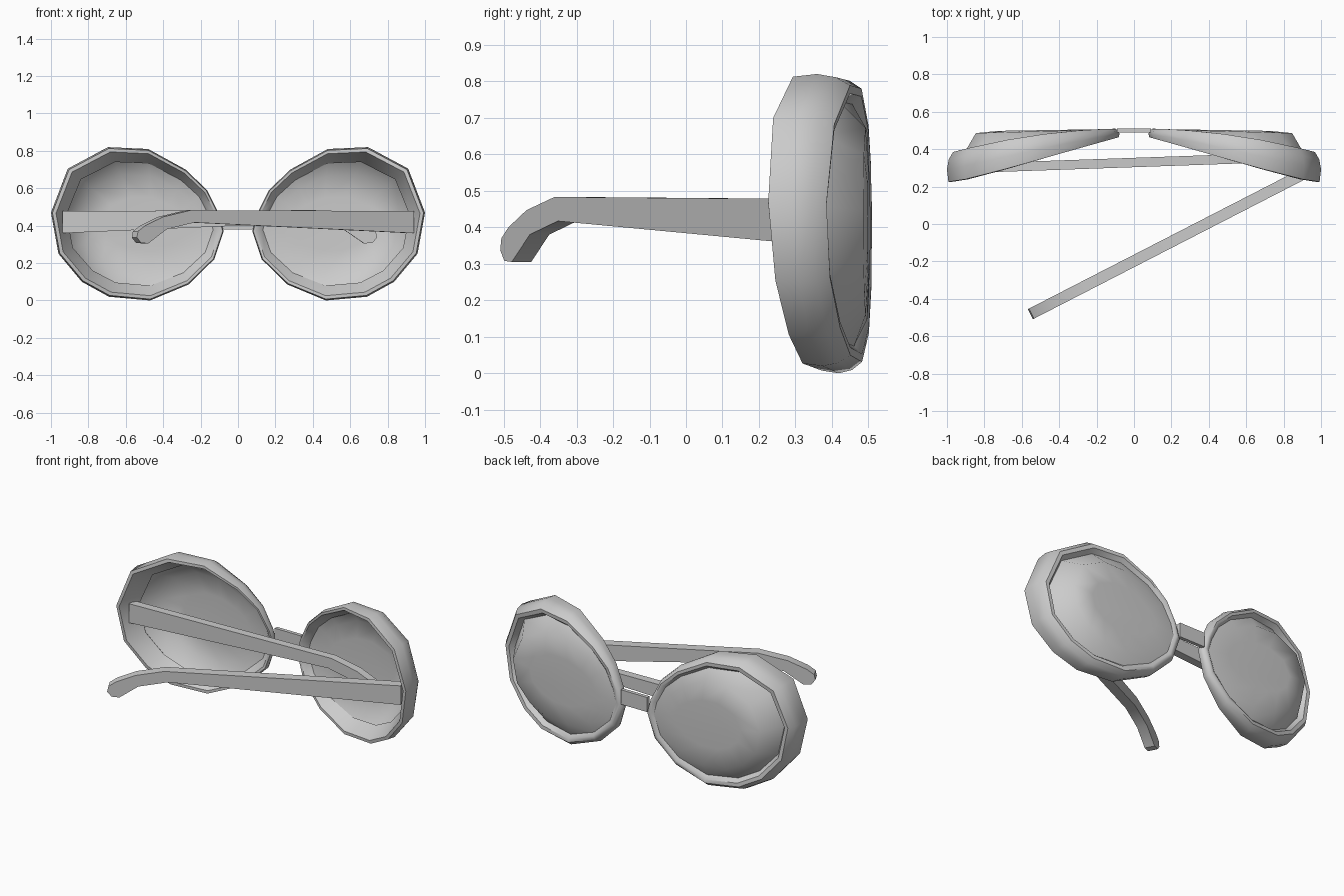
import bpy, bmesh, math
from mathutils import Vector

if "Cube" in bpy.data.objects:
    bpy.data.objects.remove(bpy.data.objects["Cube"])

# Outline of one rim seen from the front (x, z)
OUTLINE = [(.47, .0), (.69, .02), (.835, .10), (.96, .25), (1.0, .47), (.91, .705),
           (.695, .82), (.48, .81), (.28, .70), (.165, .59), (.10, .46), (.077, .37),
           (.127, .22), (.265, .085)]
CX, CZ = .52, .41


def y_back(x, z):
    return .483 - .255 * x + .045 * (CZ - z) * x


def y_front(x):
    return .51 - .125 * x * x


def ring(bm, k, y_func):
    """Outline inset by k, with depth given by y_func(x, z)."""
    return [bm.verts.new((CX - .01 * k + (x - CX) * (1 - .14 * k), y_func(x, z),
                          CZ + (z - CZ) * (1 - .18 * k))) for x, z in OUTLINE]


def bridge_rings(bm, a, b):
    n = len(a)
    for i in range(n):
        j = (i + 1) % n
        bm.faces.new((a[i], a[j], b[j], b[i]))


def finish(name, bm, angle=None, mirror=False):
    bmesh.ops.recalc_face_normals(bm, faces=bm.faces)
    me = bpy.data.meshes.new(name)
    bm.to_mesh(me)
    bm.free()
    ob = bpy.data.objects.new(name, me)
    bpy.context.collection.objects.link(ob)
    if angle:
        bpy.ops.object.select_all(action='DESELECT')
        ob.select_set(True)
        bpy.context.view_layer.objects.active = ob
        bpy.ops.object.shade_smooth_by_angle(angle=math.radians(angle))
    if mirror:
        ob.modifiers.new("mirror", 'MIRROR').use_axis[0] = True
    return ob


def depth(t):
    return lambda x, z: y_back(x, z) * (1 - t) + y_front(x) * t


# Rims: a rounded band swept round the outline (inset, depth fraction)
bm = bmesh.new()
section = [(.35, 0), (.1, 0), (0, .42), (.12, .75), (.42, 1), (.72, 1), (1.08, .75)]
rings = [ring(bm, k, depth(t)) for k, t in section]
for a, b in zip(rings, rings[1:] + rings[:1]):
    bridge_rings(bm, a, b)
finish("rims", bm, 45, True)

# Lenses: bulging shell with steep edge and nearly flat middle
bm = bmesh.new()
rings = [ring(bm, 1.0, depth(.8)),
         ring(bm, 2.0, lambda x, z: .506 - .02 * x),
         ring(bm, 3.6, lambda x, z: .506 - .008 * x)]
for a, b in zip(rings, rings[1:]):
    bridge_rings(bm, a, b)
bm.faces.new(rings[-1])
finish("lenses", bm, 80, True)

# Nose bridge: small bar between the rims
bm = bmesh.new()
bmesh.ops.create_cube(bm, size=1)
for v in bm.verts:
    v.co = (v.co.x * .18, .499 + v.co.y * .022, .425 + v.co.z * .09)
finish("nose_bridge", bm)

# Temples: side profile (distance from hinge, z) with a drooping ear tip
TEMPLE = [(0, .478), (1.36, .483), (1.53, .447), (1.64, .40), (1.683, .37), (1.69, .337),
          (1.665, .308), (1.62, .305), (1.51, .38), (1.34, .417), (0, .36)]


def temple(name, hinge, direction, side, width, stretch):
    d = Vector((*direction, 0)).normalized()
    n = Vector((-d.y, d.x, 0)) * side * width
    bm = bmesh.new()
    a = [bm.verts.new(Vector((*hinge, z)) + d * s * stretch) for s, z in TEMPLE]
    b = [bm.verts.new(v.co + n) for v in a]
    bridge_rings(bm, a, b)
    bm.faces.new(a)
    bm.faces.new(b)
    finish(name, bm, 30)


temple("right_temple", (.94, .252), (-.889, -.457), -1, .06, .985)
temple("left_temple", (-.937, .271), (1, .035), 1, .05, .995)
